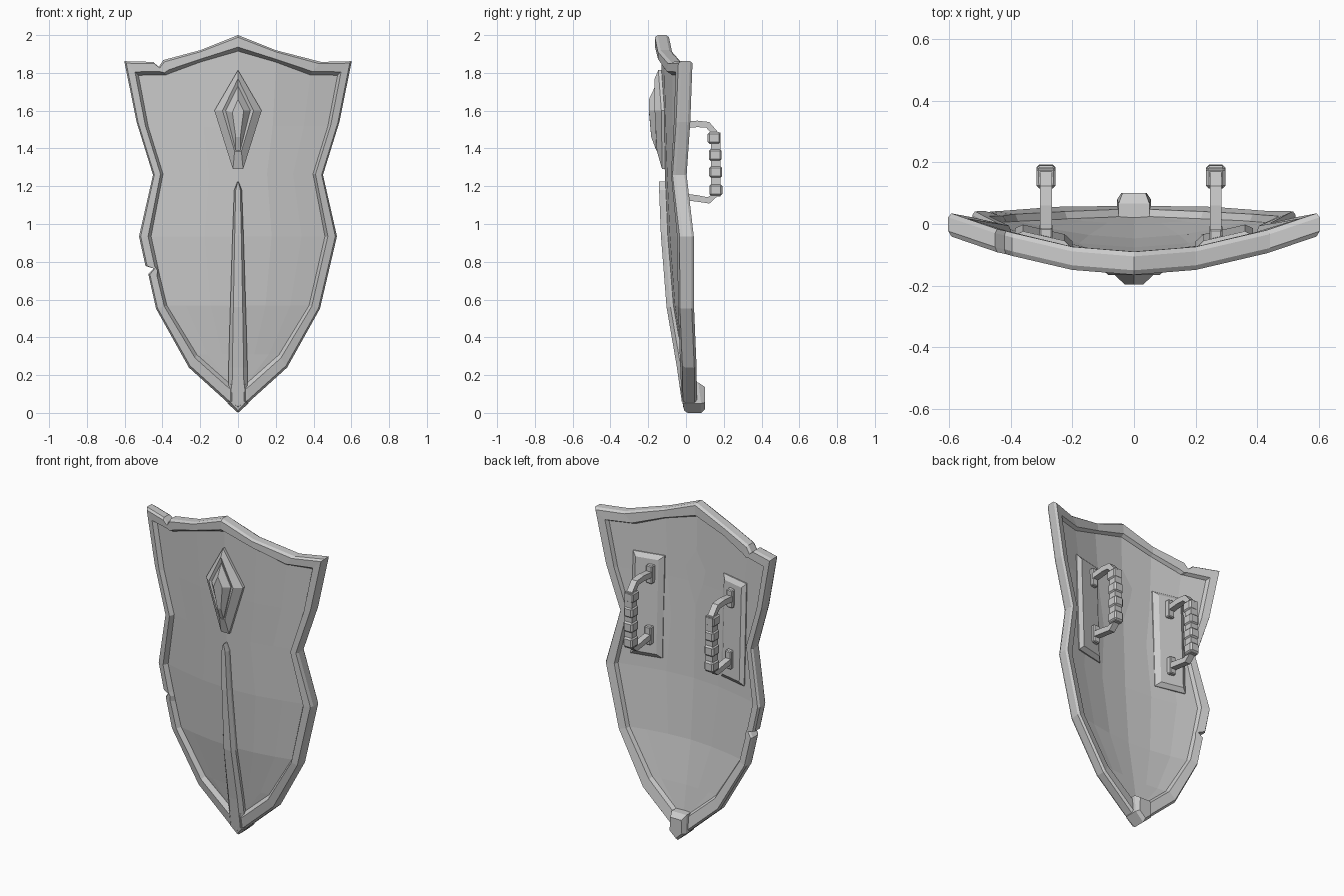
import bpy, bmesh, math
from mathutils import Vector

if "Cube" in bpy.data.objects:
    bpy.data.objects.remove(bpy.data.objects["Cube"])


def interp(v, table):
    if v <= table[0][0]:
        return table[0][1]
    for (a, fa), (b, fb) in zip(table, table[1:]):
        if v <= b:
            return fa + (fb - fa) * (v - a) / (b - a)
    return table[-1][1]


# Curved front surface of the shield: bow across x plus lean along z
BOW = [(0, 0), (.2, .015), (.44, .07), (.6, .125)]
LEAN = [(0, -.01), (.05, -.018), (.24, -.045), (.56, -.10), (.94, -.13),
        (1.25, -.142), (1.54, -.153), (1.86, -.163), (2, -.165)]


def surf(x, z):
    return interp(abs(x), BOW) + interp(z, LEAN)


def make(name, verts, faces):
    mesh = bpy.data.meshes.new(name)
    mesh.from_pydata([tuple(v) for v in verts], [], faces)
    bm = bmesh.new()
    bm.from_mesh(mesh)
    bmesh.ops.recalc_face_normals(bm, faces=bm.faces)
    bm.to_mesh(mesh)
    bm.free()
    ob = bpy.data.objects.new(name, mesh)
    bpy.context.collection.objects.link(ob)
    return ob


def loft(name, loops, closed=False):
    """Bridge equal-sized loops; cap the ends, or close into a ring."""
    n, m = len(loops[0]), len(loops)
    verts = [v for lp in loops for v in lp]
    faces = []
    for i in range(m if closed else m - 1):
        a, b = i * n, (i + 1) % m * n
        faces += [(a + j, a + (j + 1) % n, b + (j + 1) % n, b + j) for j in range(n)]
    if not closed:
        faces += [tuple(range(n)), tuple(range((m - 1) * n, m * n))]
    return make(name, verts, faces)


def box(name, c, h, bevel=0.0):
    loops = [[(c[0] + sx * h[0], c[1] + sy * h[1], c[2] + sz * h[2])
              for sx, sy in ((-1, -1), (1, -1), (1, 1), (-1, 1))] for sz in (-1, 1)]
    ob = loft(name, loops)
    if bevel:
        mod = ob.modifiers.new("edge", 'BEVEL')
        mod.width, mod.segments = bevel, 1
    return ob


# Rim outlines, right half from top to bottom
OUT = [(0, 2.0), (.2, 1.92), (.44, 1.858), (.602, 1.862), (.537, 1.54), (.45, 1.26),
       (.524, .935), (.434, .552), (.26, .24), (.053, .053)]
INN = [(0, 1.915), (.2, 1.857), (.38, 1.79), (.527, 1.787), (.475, 1.515), (.397, 1.265),
       (.46, .935), (.376, .568), (.217, .308), (.05, .16)]
pairs = list(zip(OUT, INN))
left = [((-o[0], o[1]), (-i[0], i[1])) for o, i in reversed(pairs[1:])]
# Battle-damage notches on the left edge
side_notch = [((-.475, .735), (-.413, .72)), ((-.445, .765), (-.42, .75)),
              ((-.49, .778), (-.425, .775))]
top_notch = [((-.45, 1.858), (-.40, 1.79)), ((-.42, 1.832), (-.38, 1.79)),
             ((-.395, 1.868), (-.355, 1.80))]
left = left[:3] + side_notch + left[3:7] + top_notch + left[8:]
ring = pairs + [((0, .015), (0, .14))] + left

# Rim: chamfered section carried round the outline
SECTION = [(0, .015), (.14, 0), (.75, 0), (1, .03), (1, .055), (.85, .075), (.14, .075), (0, .06)]
loops = []
for o, i in ring:
    lp = []
    for t, off in SECTION:
        x, z = o[0] + (i[0] - o[0]) * t, o[1] + (i[1] - o[1]) * t
        lp.append((x, surf(x, z) + off, z))
    loops.append(lp)
loft("rim", loops, closed=True)

# Panel: bowed sheet inside the rim
FR = [-1, -.72, -.38, 0, .38, .72, 1]
rows = []
for w, z in reversed(INN[4:]):
    rows.append([((w + .008) * f, z - .01 * (z < .2)) for f in FR])
rows.append([(.535 * f, interp(abs(.53 * f), INN[:4]) + .012) for f in FR])
verts = [(x, surf(x, z) + off, z) for off in (.031, .054) for r in rows for x, z in r]
n, count = len(FR), len(rows) * len(FR)
faces = []
for base in (0, count):
    for r in range(len(rows) - 1):
        for c in range(n - 1):
            a = base + r * n + c
            faces.append((a, a + 1, a + n + 1, a + n))
edge = (list(range(n)) + [r * n + n - 1 for r in range(1, len(rows))]
        + list(range(count - 2, count - n - 1, -1)) + [r * n for r in range(len(rows) - 2, 0, -1)])
for a, b in zip(edge, edge[1:] + edge[:1]):
    faces.append((a, b, b + count, a + count))
make("panel", verts, faces)

# Central spine tapering upward
loops = []
for z, w in [(1.225, .003), (1.18, .02), (.94, .029), (.56, .041), (.24, .05), (.06, .052)]:
    y = surf(0, z)
    loops.append([(-w, y + .045, z), (-w, y + .018, z), (-.6 * w, y - .003, z),
                  (.6 * w, y - .003, z), (w, y + .018, z), (w, y + .045, z)])
loft("spine", loops)

# Tip cap wrapping to the back
TIP = [(0, .0), (.055, .05), (.05, .16), (-.05, .16), (-.055, .05)]
loops = []
for k, depth in [(.7, 0), (1, .018)]:
    loops.append([(x * k, surf(0, z) + depth, .08 + (z - .08) * (.85 if k < 1 else 1))
                  for x, z in TIP])
loops.append([(x, .066 if z > .1 else .08, z) for x, z in TIP])
loops.append([(x * .75, .1, .07 + (z - .07) * .75) for x, z in TIP])
loft("tip_cap", loops)

# Gem mount and gem
MOUNT = [(0, 1.815), (.125, 1.6), (.027, 1.29), (-.027, 1.29), (-.125, 1.6)]
BEZEL = [(0, 1.77), (.082, 1.6), (.018, 1.385), (-.018, 1.385), (-.082, 1.6)]
SOCKET = [(0, 1.73), (.06, 1.6), (.01, 1.41), (-.01, 1.41), (-.06, 1.6)]
loft("gem_mount", [[(x, surf(x, z) + .05, z) for x, z in MOUNT],
                   [(x, surf(x, z) + .015, z) for x, z in MOUNT],
                   [(x, -.166 + .012 * (z < 1.5), z) for x, z in BEZEL],
                   [(x, -.155 + .01 * (z < 1.5), z) for x, z in SOCKET]])
GEM = [(0, 1.73), (.065, 1.6), (.012, 1.39), (-.012, 1.39), (-.065, 1.6)]
FACET = [(0, 1.66), (.03, 1.6), (.012, 1.46), (-.012, 1.46), (-.03, 1.59)]
loft("gem", [[(x, -.14, z) for x, z in GEM],
             [(x, -.163 + .005 * (z < 1.5), z) for x, z in GEM],
             [(x, -.196 + .012 * (z < 1.5), z) for x, z in FACET]])

# Back plates and grips, one each side
PATH = [(-.05, 1.52), (.06, 1.53), (.115, 1.525), (.155, 1.48), (.16, 1.32),
        (.16, 1.16), (.12, 1.125), (.06, 1.135), (-.05, 1.15)]
for side, hx in (("left", -.285), ("right", .265)):
    s = math.copysign(1, hx)
    loops = []
    for inset, off in ((0, .04), (0, .062), (.025, .08)):
        loops.append([(s * x, surf(x, z) + off, z) for x, z in
                      ((.2 + inset, 1.01 + inset), (.385 - inset, 1.01 + inset),
                       (.385 - inset, 1.63 - inset), (.2 + inset, 1.63 - inset))])
    loft(side + "_grip_plate", loops)
    loops = []
    for i, p in enumerate(PATH):
        a, b = PATH[max(i - 1, 0)], PATH[min(i + 1, len(PATH) - 1)]
        t = Vector((b[0] - a[0], b[1] - a[1])).normalized()
        loops.append([(hx + sx * .019, p[0] - t.y * d * .017, p[1] + t.x * d * .017)
                      for sx, d in ((-1, -1), (1, -1), (1, 1), (-1, 1))])
    loft(side + "_grip_bar", loops)
    box(side + "_grip_core", (hx, .157, 1.315), (.024, .025, .17))
    for k, (z, dy) in enumerate([(1.455, -.006), (1.365, 0), (1.275, .002), (1.18, .003)]):
        box(f"{side}_grip_wrap_{k + 1}", (hx, .155 + dy, z), (.031, .034, .031), .009)
    for k, z in enumerate((1.52, 1.15)):
        box(f"{side}_grip_foot_{k + 1}", (hx, surf(hx, z) + .085, z), (.021, .02, .055), .005)
